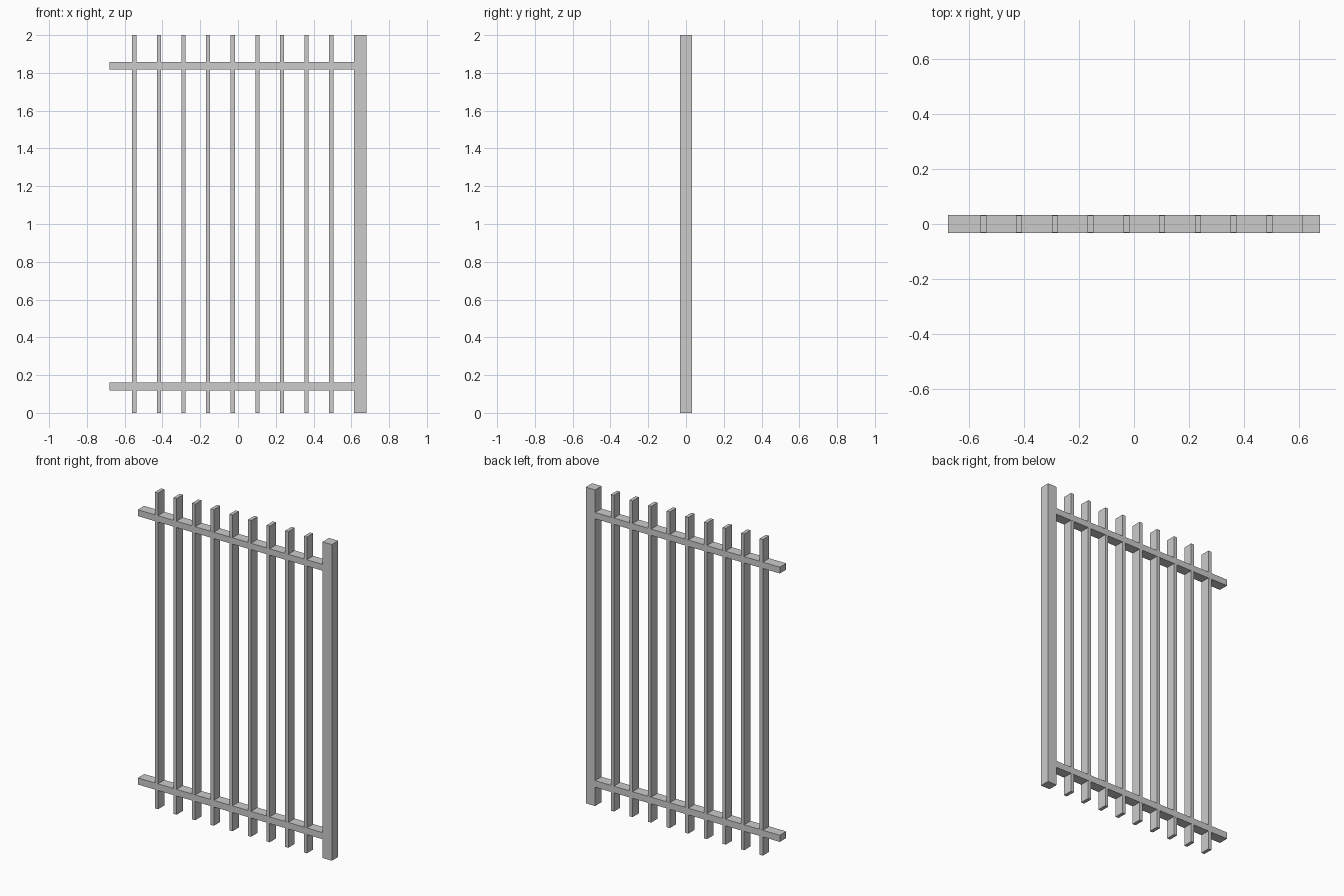
import bpy

if "Cube" in bpy.data.objects:
    bpy.data.objects.remove(bpy.data.objects["Cube"])

HALF_DEPTH = 0.032


def box(name, x0, x1, z0, z1, half_depth=HALF_DEPTH):
    bpy.ops.mesh.primitive_cube_add(size=1, location=((x0 + x1) / 2, 0, (z0 + z1) / 2))
    ob = bpy.context.object
    ob.name = name
    ob.scale = (x1 - x0, 2 * half_depth, z1 - z0)
    bpy.ops.object.transform_apply(location=False, rotation=False, scale=True)
    return ob


# Square post closing the right end
box("end_post", 0.614, 0.679, 0, 2)

# Horizontal rails, butting against the post
box("lower_rail", -0.679, 0.614, 0.119, 0.161)
box("upper_rail", -0.679, 0.614, 1.817, 1.857)

# Nine evenly spaced vertical bars, a hair shallower than the rails
BAR_WIDTH, PITCH = 0.022, 0.1303
for i in range(9):
    x = -0.549 + i * PITCH
    box(f"vertical_bar_{i + 1}", x - BAR_WIDTH / 2, x + BAR_WIDTH / 2, 0, 2, HALF_DEPTH - 0.0005)
